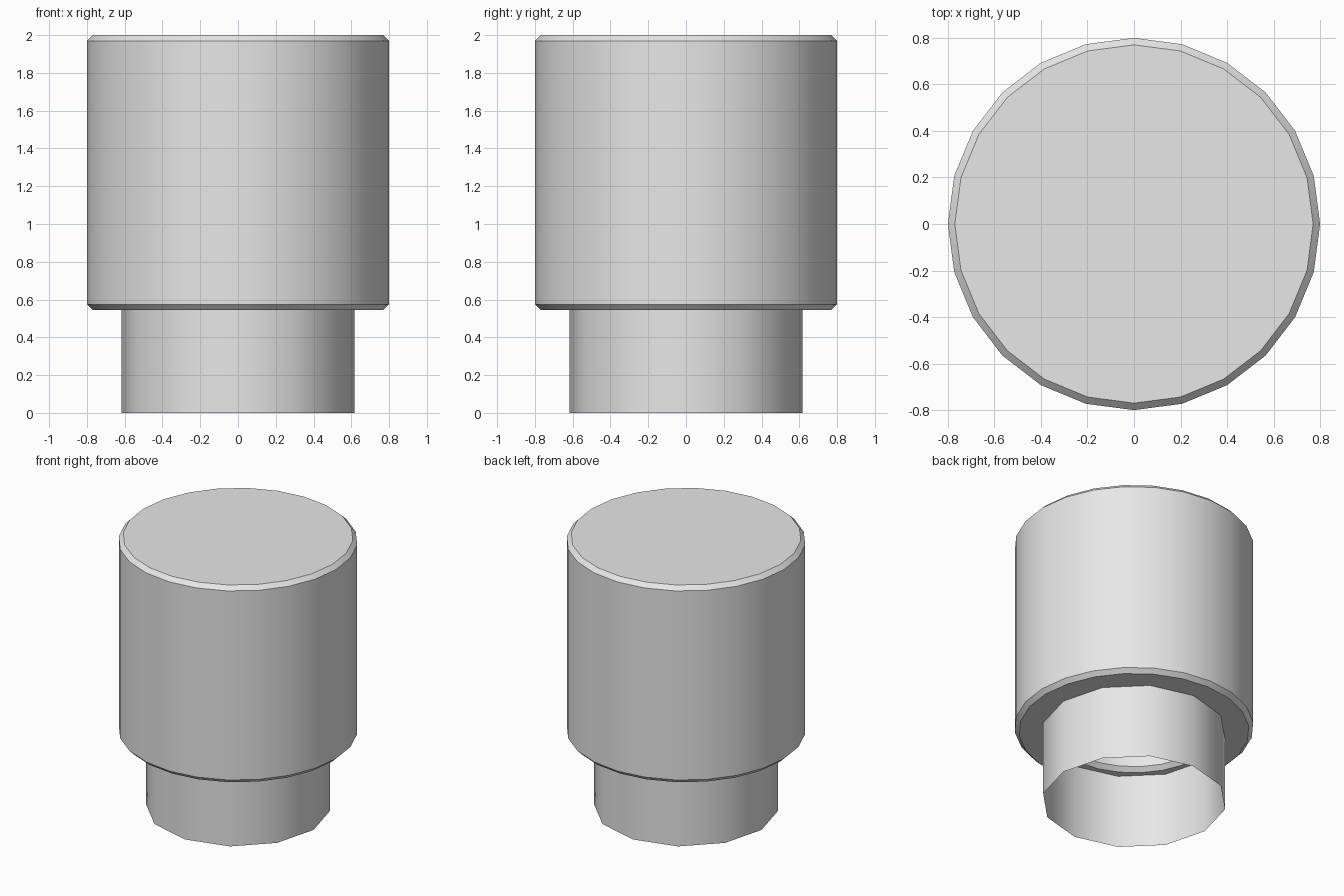
import bpy, bmesh, math

cube = bpy.data.objects.get("Cube")
if cube:
    bpy.data.objects.remove(cube, do_unlink=True)

grey = bpy.data.materials.new("light grey")
grey.use_nodes = True
colour = (0.8, 0.8, 0.8, 1)
grey.diffuse_color = colour
grey.node_tree.nodes["Principled BSDF"].inputs["Base Color"].default_value = colour


def lathe(name, profile, sides):
    """Revolve (radius, height) points around z; zero radius closes a cap."""
    bm = bmesh.new()
    rings = []
    for r, z in profile:
        angles = [math.tau * i / sides for i in range(sides)]
        if r:
            rings.append([bm.verts.new((r * math.cos(a), r * math.sin(a), z)) for a in angles])
        else:
            rings.append(None)
    for low, high in zip(rings, rings[1:]):
        if low is None or high is None:
            bm.faces.new(low or high)
            continue
        for i in range(sides):
            j = (i + 1) % sides
            bm.faces.new((low[i], low[j], high[j], high[i]))
    bmesh.ops.recalc_face_normals(bm, faces=bm.faces)
    mesh = bpy.data.meshes.new(name)
    bm.to_mesh(mesh)
    bm.free()
    mesh.materials.append(grey)
    obj = bpy.data.objects.new(name, mesh)
    bpy.context.collection.objects.link(obj)
    bpy.ops.object.select_all(action="DESELECT")
    obj.select_set(True)
    bpy.context.view_layer.objects.active = obj
    bpy.ops.object.shade_smooth_by_angle(angle=math.radians(40))
    return obj


# Wide body: chamfered rims, closed top, bore opening into the neck
radius, bore, chamfer = 0.8, 0.53, 0.03
base, top = 0.545, 2.0
lathe("body", [
    (0, top),
    (radius - chamfer, top),
    (radius, top - chamfer),
    (radius, base + chamfer),
    (radius - chamfer, base),
    (bore + chamfer, base),
    (bore, base + chamfer),
    (bore, top - 0.27),
    (0, top - 0.27),
], 24)

# Narrow neck: thin open sleeve below the body
lathe("neck", [(0.617, 0), (0.617, base)], 12)
